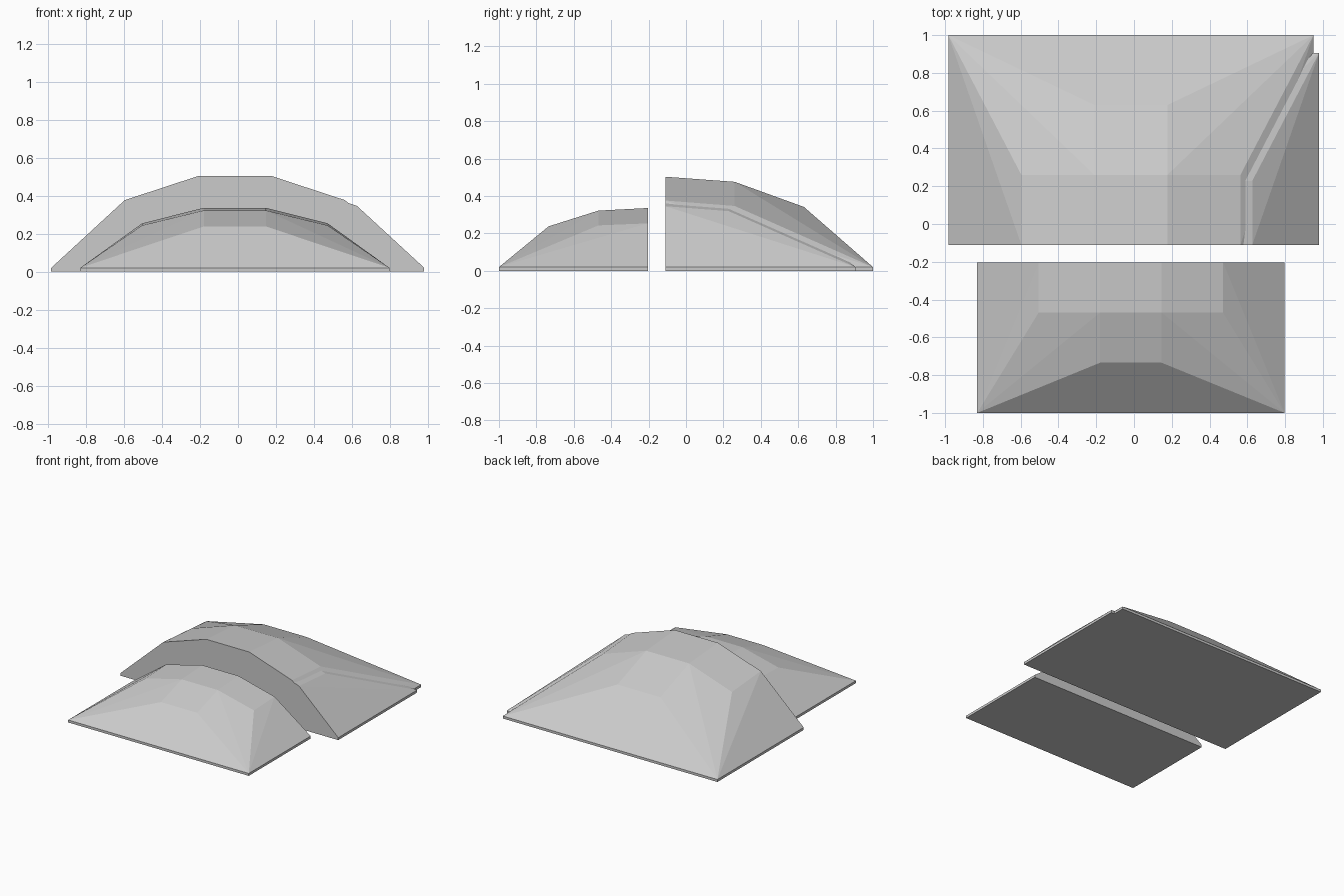
import bpy, bmesh

if "Cube" in bpy.data.objects:
    bpy.data.objects.remove(bpy.data.objects["Cube"])

RIM = 0.02  # thin upright rim under each sloped shell


def half_shell(name, xl, xr, y_cut, y_end, heights):
    """Faceted half dome with a flat cut wall at y_cut, sloping down to y_end."""
    top0, side0, top1, side1, top2 = heights
    w, d = xr - xl, y_end - y_cut
    bm = bmesh.new()

    def pair(f, row, z):
        y = y_cut + d * row / 3
        return [bm.verts.new((xl + w * t, y, z)) for t in (f, 1 - f)]

    base_c, base_e = pair(0, 0, 0), pair(0, 3, 0)
    rim_c, rim_e = pair(0, 0, RIM), pair(0, 3, RIM)
    s0, t0 = pair(0.2, 0, side0), pair(0.4, 0, top0)
    s1, t1 = pair(0.2, 1, side1), pair(0.4, 1, top1)
    t2 = pair(0.4, 2, top2)

    # left and right facets
    for i in (0, 1):
        for f in ((base_c, base_e, rim_e, rim_c), (rim_c, rim_e, s0),
                  (s0, rim_e, s1), (s0, s1, t1, t0),
                  (s1, rim_e, t1), (t1, rim_e, t2)):
            bm.faces.new([p[i] for p in f])
    # central strip, end slope, rim and underside
    for a, b in ((t0, t1), (t1, t2), (t2, rim_e), (rim_e, base_e), (base_e, base_c)):
        bm.faces.new((a[0], a[1], b[1], b[0]))
    # flat cut wall
    row = (base_c, rim_c, s0, t0)
    bm.faces.new([p[0] for p in row] + [p[1] for p in reversed(row)])

    bmesh.ops.recalc_face_normals(bm, faces=bm.faces)
    mesh = bpy.data.meshes.new(name)
    bm.to_mesh(mesh)
    bm.free()
    obj = bpy.data.objects.new(name, mesh)
    bpy.context.collection.objects.link(obj)
    return obj


# large rear shell
big = (0.503, 0.376, 0.476, 0.347, 0.342)
half_shell("rear_shell", -0.983, 0.95, -0.11, 1.0, big)

# slightly smaller nested shell, showing along the right side
k = 0.915
small = [RIM + (h - RIM) * k for h in big]
half_shell("nested_shell", 0.98 - 1.933 * k, 0.98, -0.11, -0.11 + 1.11 * k, small)

# front shell, sloping toward the front
half_shell("front_shell", -0.83, 0.797, -0.203, -1.0,
           (0.336, 0.254, 0.322, 0.243, 0.238))
